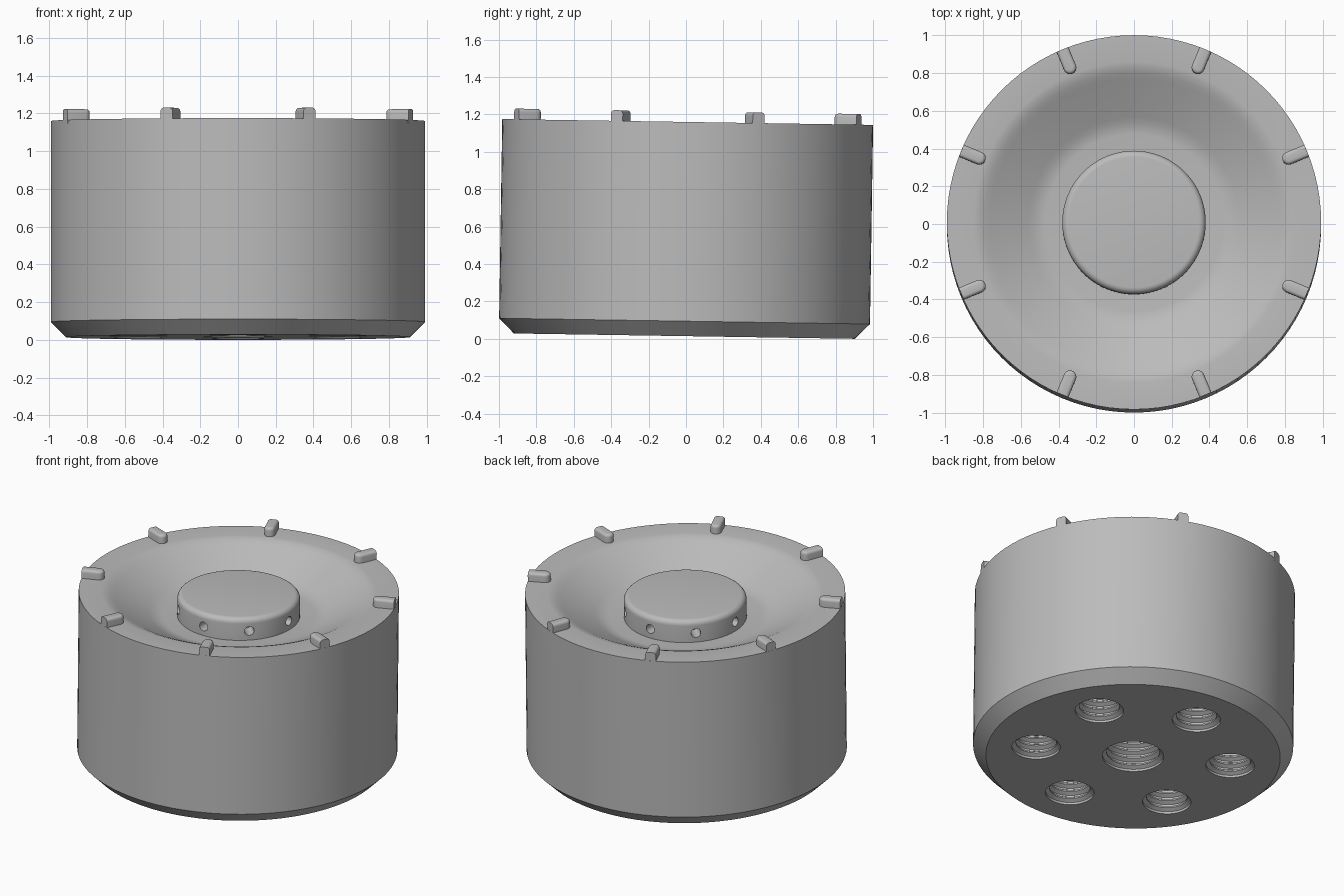
import bpy, bmesh, math
from mathutils import Matrix, Vector

if "Cube" in bpy.data.objects:
    bpy.data.objects.remove(bpy.data.objects["Cube"], do_unlink=True)

R, H = 0.9915, 1.145          # body radius and rim height
TILT = math.radians(-0.9)     # the whole part leans slightly
PLACE = (Matrix.Translation((0, 0, 0.0145 + H / 2))
         @ Matrix.Rotation(TILT, 4, 'X') @ Matrix.Translation((0, 0, -H / 2)))

grey = bpy.data.materials.new("plain_grey")
grey.use_nodes = True
grey.diffuse_color = (0.5, 0.5, 0.5, 1)
grey.node_tree.nodes["Principled BSDF"].inputs["Base Color"].default_value = (0.5, 0.5, 0.5, 1)


def lathe(bm, profile, segments, matrix=Matrix()):
    """Revolve (radius, height) points around z; radius 0 gives a pole."""
    rings = []
    for r, z in profile:
        count = segments if r > 0 else 1
        rings.append([bm.verts.new(matrix @ Vector((
            r * math.cos(math.tau * i / segments),
            r * math.sin(math.tau * i / segments), z))) for i in range(count)])
    for a, b in zip(rings, rings[1:]):
        for i in range(segments):
            j = (i + 1) % segments
            corners = [a[i % len(a)], a[j % len(a)], b[j % len(b)], b[i % len(b)]]
            bm.faces.new(list(dict.fromkeys(corners)))


def make_object(name, bm):
    bmesh.ops.recalc_face_normals(bm, faces=bm.faces)
    mesh = bpy.data.meshes.new(name)
    bm.to_mesh(mesh)
    bm.free()
    mesh.materials.append(grey)
    obj = bpy.data.objects.new(name, mesh)
    bpy.context.collection.objects.link(obj)
    return obj


def select_only(obj):
    bpy.ops.object.select_all(action='DESELECT')
    obj.select_set(True)
    bpy.context.view_layer.objects.active = obj


def cut(obj, cutter):
    cutter.hide_render = True
    select_only(obj)
    mod = obj.modifiers.new("cut", 'BOOLEAN')
    mod.operation, mod.solver, mod.object = 'DIFFERENCE', 'EXACT', cutter
    bpy.ops.object.modifier_apply(modifier=mod.name)
    bpy.data.objects.remove(cutter, do_unlink=True)


def finish(obj, angle=30):
    select_only(obj)
    bpy.ops.object.shade_smooth_by_angle(angle=math.radians(angle))
    obj.matrix_world = PLACE


def threaded_bore(bm, radius, x, y):
    """Blind hole with ring-shaped threads."""
    pitch, crest, turns = 0.05, radius - 0.025, 8
    profile = [(0, -0.03), (radius, -0.03), (radius, 0.015)]
    for i in range(turns):
        z = 0.015 + i * pitch
        profile += [(crest, z + 0.015), (crest, z + 0.025), (radius, z + 0.04), (radius, z + pitch)]
    profile.append((0, profile[-1][1]))
    lathe(bm, profile, 40, Matrix.Translation((x, y, 0)))


# Body: chamfered foot, straight wall, flat rim and sunken dish
bm = bmesh.new()
lathe(bm, [(0, 0), (R - 0.08, 0), (R, 0.08), (R, H), (0.85, H), (0.825, H - 0.004),
           (0.795, H - 0.015), (0.765, H - 0.03), (0.56, H - 0.134), (0.53, H - 0.147),
           (0.5, H - 0.156), (0.47, H - 0.16), (0, H - 0.16)], 96)
body = make_object("body", bm)

# Threaded holes in the underside: one in the middle, six around it
bm = bmesh.new()
threaded_bore(bm, 0.19, 0, 0)
for k in range(6):
    a = math.radians(30 + 60 * k)
    threaded_bore(bm, 0.15, 0.61 * math.cos(a), 0.61 * math.sin(a))
cut(body, make_object("bore_cutter", bm))
finish(body)

# Hub: low disc with a rounded top edge and eight radial holes
top, hub_r, fillet = H - 0.012, 0.38, 0.035
bm = bmesh.new()
arc = [(hub_r - fillet + fillet * math.cos(t), top - fillet + fillet * math.sin(t))
       for t in (math.pi / 2 * i / 6 for i in range(7))]
lathe(bm, [(0, H - 0.17), (hub_r, H - 0.17)] + arc + [(0, top)], 96)
hub = make_object("hub", bm)

bm = bmesh.new()
for k in range(8):
    turn = Matrix.Rotation(math.radians(45 * k), 4, 'Z')
    lathe(bm, [(0, 0.27), (0.03, 0.27), (0.03, 0.42), (0, 0.42)], 24,
          Matrix.Translation((0, 0, H - 0.098)) @ turn @ Matrix.Rotation(math.pi / 2, 4, 'Y'))
cut(hub, make_object("hole_cutter", bm))
finish(hub)

# Rim pegs: round inner end, softened top, outer end flush with the wall
half, inner, outer, low, high = 0.034, 0.853, R - 0.001, H - 0.02, H + 0.057
for k in range(8):
    bm = bmesh.new()
    outline = [(outer, -half), (outer, half)]
    for i in range(13):
        t = math.pi / 2 + math.pi * i / 12
        outline.append((inner + half + half * math.cos(t), half * math.sin(t)))
    base = bm.faces.new([bm.verts.new((x, y, low)) for x, y in outline])
    moved = bmesh.ops.extrude_face_region(bm, geom=[base], use_keep_orig=True)["geom"]
    bmesh.ops.translate(bm, vec=(0, 0, high - low),
                        verts=[g for g in moved if isinstance(g, bmesh.types.BMVert)])
    edges = [e for e in bm.edges if all(v.co.z > H for v in e.verts)
             and not all(v.co.x > outer - 0.001 for v in e.verts)]
    bmesh.ops.bevel(bm, geom=edges, offset=0.018, segments=4, profile=0.5, affect='EDGES')
    bmesh.ops.rotate(bm, cent=(0, 0, 0), verts=bm.verts,
                     matrix=Matrix.Rotation(math.radians(22.5 + 45 * k), 3, 'Z'))
    finish(make_object(f"rim_peg_{k + 1}", bm), 40)
